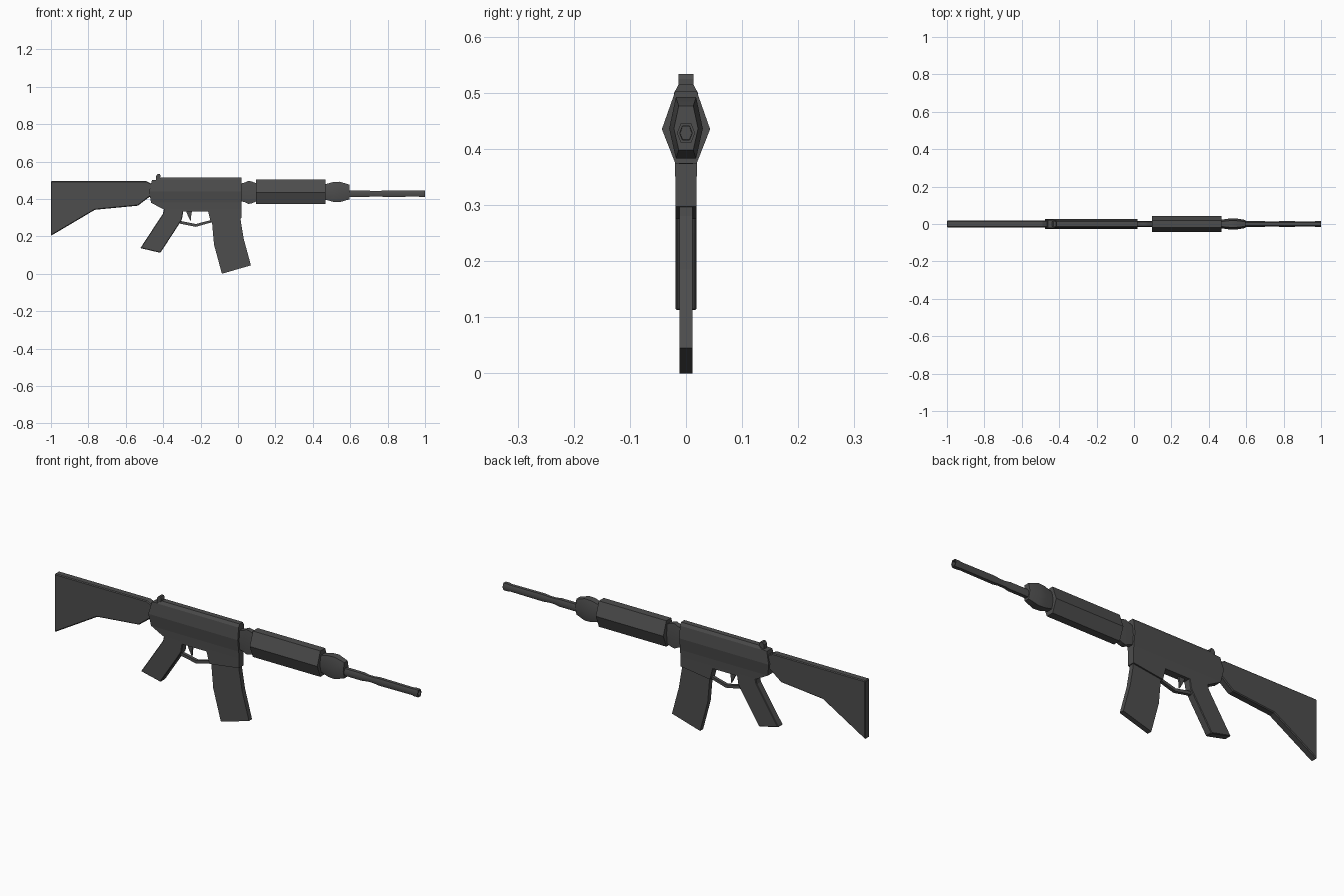
import bpy, bmesh, math

if "Cube" in bpy.data.objects:
    bpy.data.objects.remove(bpy.data.objects["Cube"])

metal = bpy.data.materials.new("dark_grey")
metal.diffuse_color = (0.075, 0.075, 0.075, 1)
metal.use_nodes = True
metal.node_tree.nodes["Principled BSDF"].inputs["Base Color"].default_value = metal.diffuse_color


def finish(name, bm, bevel=0, smooth=False):
    bmesh.ops.recalc_face_normals(bm, faces=bm.faces[:])
    mesh = bpy.data.meshes.new(name)
    bm.to_mesh(mesh)
    bm.free()
    mesh.materials.append(metal)
    obj = bpy.data.objects.new(name, mesh)
    bpy.context.collection.objects.link(obj)
    if bevel:
        mod = obj.modifiers.new("chamfer", "BEVEL")
        mod.width, mod.segments = bevel, 1
        mod.limit_method, mod.angle_limit = "ANGLE", math.radians(50)
    if smooth:
        bpy.ops.object.select_all(action="DESELECT")
        obj.select_set(True)
        bpy.context.view_layer.objects.active = obj
        bpy.ops.object.shade_smooth_by_angle(angle=math.radians(65))
    return obj


def plate(name, profile, half, bevel=0):
    """Extrude an x-z profile symmetrically across y."""
    bm = bmesh.new()
    face = bm.faces.new([bm.verts.new((x, -half, z)) for x, z in profile])
    ext = bmesh.ops.extrude_face_region(bm, geom=[face])["geom"]
    bmesh.ops.translate(bm, vec=(0, 2 * half, 0),
                        verts=[v for v in ext if isinstance(v, bmesh.types.BMVert)])
    return finish(name, bm, bevel)


def loft(name, rings, smooth=False):
    """Skin a list of rings with equal point counts and cap both ends."""
    bm = bmesh.new()
    vs = [[bm.verts.new(p) for p in ring] for ring in rings]
    n = len(vs[0])
    for a, b in zip(vs, vs[1:]):
        for i in range(n):
            j = (i + 1) % n
            bm.faces.new((a[i], a[j], b[j], b[i]))
    bm.faces.new(vs[0])
    bm.faces.new(vs[-1])
    return finish(name, bm, 0, smooth)


def hex_ring(x, side, flat, top, mid, bottom):
    """Six-sided section with pointed sides and flat top and bottom."""
    return [(x, -side, mid), (x, -flat, top), (x, flat, top),
            (x, side, mid), (x, flat, bottom), (x, -flat, bottom)]


# Shoulder stock
plate("stock", [(-1, 0.495), (-0.49, 0.495), (-0.46, 0.48), (-0.46, 0.415), (-0.475, 0.41),
                (-0.535, 0.364), (-0.765, 0.342), (-1, 0.203)], 0.018, 0.004)

# Receiver body: stacked levels of z, rear x, front x, half width
levels = [(0.333, -0.295, 0.018, 0.019), (0.345, -0.40, 0.018, 0.019),
          (0.38, -0.465, 0.018, 0.020), (0.44, -0.475, 0.018, 0.028),
          (0.50, -0.46, 0.018, 0.021), (0.502, -0.43, 0.018, 0.020),
          (0.515, -0.41, 0.018, 0.013)]
loft("receiver", [[(r, -h, z), (f, -h, z), (f, h, z), (r, h, z)] for z, r, f, h in levels])

# Magazine well and curved magazine
plate("magazine_well", [(-0.16, 0.36), (0.018, 0.40), (0.018, 0.297), (-0.145, 0.275),
                        (-0.16, 0.333)], 0.019)
plate("magazine", [(-0.142, 0.31), (0.013, 0.32), (0.015, 0.28), (0.031, 0.185), (0.069, 0.045),
                   (-0.086, 0.0), (-0.128, 0.155)], 0.012)

# Grip
plate("grip", [(-0.395, 0.35), (-0.29, 0.35), (-0.30, 0.29), (-0.325, 0.25), (-0.415, 0.112),
               (-0.522, 0.137), (-0.402, 0.32)], 0.019, 0.003)

# Trigger and its guard
plate("trigger", [(-0.28, 0.34), (-0.245, 0.34), (-0.25, 0.31), (-0.252, 0.28),
                  (-0.268, 0.31)], 0.005)
plate("trigger_guard", [(-0.32, 0.285), (-0.225, 0.266), (-0.14, 0.288), (-0.14, 0.275),
                        (-0.225, 0.251), (-0.32, 0.27)], 0.008)

# Rear sight
plate("rear_sight", [(-0.438, 0.49), (-0.438, 0.522), (-0.43, 0.533), (-0.418, 0.533),
                     (-0.414, 0.524), (-0.414, 0.49)], 0.013)

# Collar between receiver and handguard
loft("rear_collar", [hex_ring(x, 0.017, 0.012, 0.435 + h, 0.435, 0.435 - h)
                     for x, h in [(0.01, 0.046), (0.035, 0.052), (0.055, 0.062),
                                  (0.075, 0.058), (0.10, 0.047)]], True)

# Handguard
loft("handguard", [hex_ring(x, 0.043, 0.019, 0.503, 0.435, 0.374) for x in (0.095, 0.467)])

# Front collar
loft("front_collar", [hex_ring(x, 0.03 * s, 0.018 * s, 0.437 + 0.055 * s, 0.436, 0.437 - 0.054 * s)
                      for x, s in [(0.46, 0.74), (0.475, 0.8), (0.51, 0.97), (0.545, 1.0),
                                   (0.595, 0.72)]], True)

# Barrel with a slim waist, flared muzzle and recessed bore
barrel = [(0.58, 1.0), (0.69, 1.0), (0.72, 0.78), (0.75, 0.78), (0.78, 0.95), (0.965, 0.88),
          (0.975, 1.0), (1.0, 1.0), (1.0, 0.7), (0.97, 0.65)]
loft("barrel", [hex_ring(x, 0.016 * s, 0.009 * s, 0.428 + 0.018 * s, 0.428, 0.428 - 0.018 * s)
                for x, s in barrel], True)
